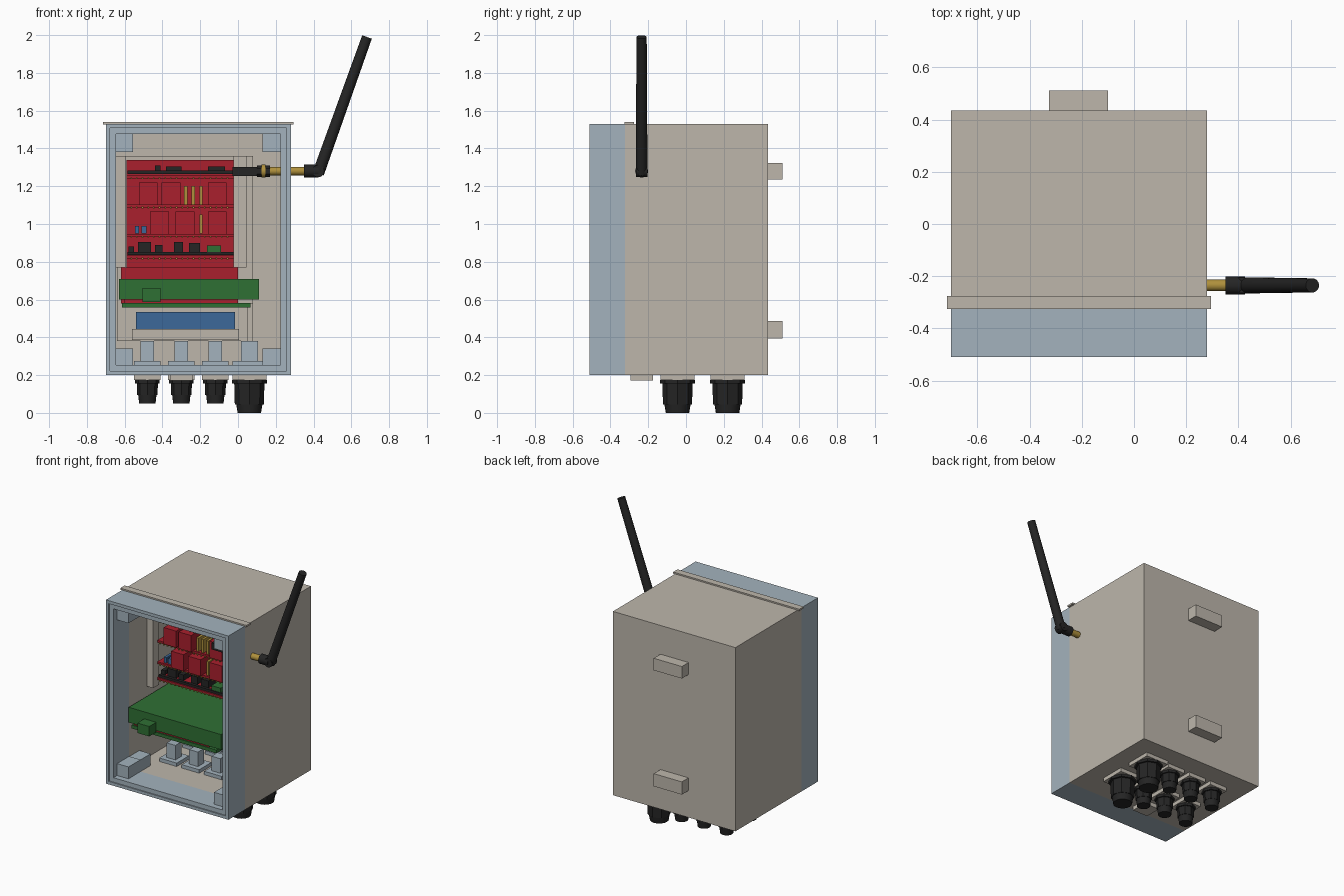
import bpy, bmesh, math
from mathutils import Vector, Matrix

if "Cube" in bpy.data.objects:
    bpy.data.objects.remove(bpy.data.objects["Cube"])


def material(name, r, g, b):
    m = bpy.data.materials.new(name)
    m.use_nodes = True
    m.diffuse_color = (r, g, b, 1)
    m.node_tree.nodes["Principled BSDF"].inputs["Base Color"].default_value = (r, g, b, 1)
    return m


BEIGE = material("warm_grey", .51, .47, .41)
LID = material("blue_grey", .37, .45, .51)
BLACK = material("black", .018, .018, .018)
RED = material("red", .40, .014, .026)
GREEN = material("green", .028, .16, .034)
BLUE = material("blue", .045, .14, .32)
GOLD = material("brass", .43, .28, .045)


def add_box(bm, x, y, z):
    size = [b - a for a, b in (x, y, z)]
    mid = [(a + b) / 2 for a, b in (x, y, z)]
    bmesh.ops.create_cube(bm, size=1, matrix=Matrix.Translation(mid) @ Matrix.Diagonal(size + [1]))


def add_rod(bm, start, end, r1, r2, sides=24):
    a, b = Vector(start), Vector(end)
    turn = (b - a).to_track_quat('Z', 'Y').to_matrix().to_4x4()
    bmesh.ops.create_cone(bm, cap_ends=True, segments=sides, radius1=r1, radius2=r2,
                          depth=(b - a).length, matrix=Matrix.Translation((a + b) / 2) @ turn)


def finish(bm, name, mat, smooth=False):
    mesh = bpy.data.meshes.new(name)
    bm.to_mesh(mesh)
    bm.free()
    mesh.materials.append(mat)
    ob = bpy.data.objects.new(name, mesh)
    bpy.context.collection.objects.link(ob)
    if smooth:
        bpy.ops.object.select_all(action='DESELECT')
        ob.select_set(True)
        bpy.context.view_layer.objects.active = ob
        bpy.ops.object.shade_smooth_by_angle(angle=math.radians(35))
    return ob


def boxes(name, mat, *items):
    bm = bmesh.new()
    for item in items:
        add_box(bm, *item)
    return finish(bm, name, mat)


def rods(name, mat, *items, smooth=True):
    bm = bmesh.new()
    for item in items:
        add_rod(bm, *item)
    return finish(bm, name, mat, smooth)


L, R, BOT, TOP = -.70, .28, .20, 1.53
FRONT, SEAM, BACK = -.51, -.322, .435


def ring(name, mat, wall, y, inset=0):
    """Rectangular frame: outer edge inset from the case, given wall width."""
    l, r, b, t = L + inset, R - inset, BOT + inset, TOP - inset
    return boxes(name, mat,
                 ((l, l + wall), y, (b, t)), ((r - wall, r), y, (b, t)),
                 ((l + wall, r - wall), y, (b, b + wall)),
                 ((l + wall, r - wall), y, (t - wall, t)))


# Case body, back and seam rail
ring("case_walls", BEIGE, .05, (SEAM, BACK))
boxes("case_back", BEIGE, ((L + .05, R - .05), (BACK - .04, BACK), (BOT + .05, TOP - .05)))
boxes("top_rail", BEIGE, ((-.715, .295), (-.325, -.275), (TOP - .002, 1.54)))
boxes("wall_mounts", BEIGE, *[((-.325, -.10), (BACK, .512), z)
                              for z in ((.395, .487), (1.235, 1.322))])

# Open lid frame with a raised rim and corner blocks
ring("lid_rim", LID, .022, (FRONT, SEAM))
ring("lid_frame", LID, .034, (FRONT + .008, SEAM), .02)
boxes("lid_corner_blocks", LID, *[(x, (-.46, SEAM), z)
                                  for x in ((-.65, -.555), (.13, .23))
                                  for z in ((.25, .34), (1.38, 1.48))])
boxes("case_corner_blocks", LID, *[(x, (SEAM, -.20), z)
                                   for x in ((-.65, -.56), (.135, .23))
                                   for z in ((.25, .335), (1.385, 1.48))])

# Mounting plate and board columns
boxes("mounting_plate", BEIGE, ((-.64, .08), (.34, .40), (.38, 1.36)),
      ((.05, .08), (.28, .34), (.38, .58)))
boxes("board_columns", BEIGE, *[(x, (-.12, -.055), (.77, 1.36))
                                for x in ((-.645, -.595), (-.025, .045))])

# Red boards stacked in front of a backplane
boxes("backplane", RED, ((-.59, -.02), (.30, .33), (.72, 1.34)),
      ((-.62, 0), (.27, .30), (.58, .77)))
levels = (.825, .94, 1.095, 1.25)
boxes("stacked_boards", RED, *[((-.59, -.025), (-.08, .30), (z - .008, z + .008))
                               for z in levels])
boxes("relays", RED, *[((x, x + .10), (y, y + .12), (z, z + h))
                       for z, h, xs in ((.945, .12, (-.466, -.33, -.16)),
                                        (1.10, .12, (-.525, -.405, -.16)))
                       for x in xs for y in (-.10, .10)])

# Small parts on the boards
boxes("header_strips", BLACK, *[((-.585, -.02), (-.075, -.055), (z, z + .018))
                                for z in (.835, 1.265)])
boxes("black_chips", BLACK, *[((x, x + w), (-.05, .04), (z, z + h))
                              for x, w, z, h in ((-.53, .07, .85, .055), (-.44, .04, .85, .04),
                                                 (-.34, .05, .85, .055), (-.26, .06, .85, .05),
                                                 (-.44, .03, 1.28, .03), (-.38, .08, 1.28, .025),
                                                 (-.16, .09, 1.28, .025), (-.58, .03, .85, .03))])
boxes("pin_strips", GOLD, *[((x, x + .018), (-.07, .12), (z, z + .10))
                            for x, z in ((-.285, 1.10), (-.245, 1.10), (-.205, 1.10), (-.205, .95))])
boxes("edge_pins", GOLD, *[((x, x + .009), (-.088, -.078), (z - .012, z - .003))
                           for z in levels for x in [-.57 + .03 * i for i in range(18)]])
boxes("blue_trimmers", BLUE, ((-.545, -.525), (-.07, 0), (.95, .99)),
      ((-.51, -.485), (-.07, 0), (.95, .99)))
boxes("green_terminal", GREEN, ((-.165, -.09), (-.07, .02), (.835, .885)))

# Green controller unit
boxes("controller_body", GREEN, ((-.63, .11), (-.35, .30), (.60, .71)))
boxes("controller_port", GREEN, ((-.505, -.41), (-.43, -.35), (.588, .66)))
boxes("controller_base", GREEN, ((-.615, .065), (-.34, .30), (.558, .582)))
boxes("controller_spacer", RED, ((-.60, 0), (-.33, .29), (.582, .60)))

# Power block below the controller
boxes("power_block", BLUE, ((-.54, -.015), (.06, .34), (.445, .535)))
boxes("power_block_base", BEIGE, ((-.56, .005), (.05, .34), (.385, .445)))

# Cable glands in two rows, with inner nuts
flanges, inner = [], []
hexes, caps = bmesh.new(), bmesh.new()
for y in (-.045, .22):
    for x, s, end in ((-.48, .7, .05), (-.30, .7, .05), (-.12, .7, .05), (.06, 1, 0)):
        f = .09 if s == 1 else .07
        flanges.append(((x - f, x + f), (y - f, y + f), (.173, .21)))
        inner.append(((x - f, x + f), (y - f, y + f), (.25, .275)))
        inner.append(((x - f / 2, x + f / 2), (y - f / 2, y + f / 2), (.275, .38)))
        add_rod(hexes, (x, y, .155), (x, y, .175), .093 * s, .093 * s, 8)
        add_rod(hexes, (x, y, end + .045), (x, y, .155), .077 * s, .08 * s, 8)
        add_rod(caps, (x, y, end), (x, y, end + .05), .062 * s, .07 * s, 20)
boxes("gland_flanges", BEIGE, *flanges)
boxes("gland_inner_nuts", LID, *inner)
finish(hexes, "gland_nuts", BLACK)
finish(caps, "gland_caps", BLACK, True)
boxes("drain_plug", BEIGE, ((-.36, -.24), (-.295, -.175), (.172, .21)))

# Antenna with brass connector and hinged knuckle
ay, az = -.235, 1.28
boxes("antenna_socket", BLACK, ((-.03, .10), (ay - .025, ay + .025), (1.255, 1.303)))
rods("antenna_socket_nut", BLACK, ((.10, ay, az), (.17, ay, az), .03, .03, 6), smooth=False)
rods("antenna_connector", GOLD, ((.12, ay, az), (.36, ay, az), .022, .022),
     ((.125, ay, az), (.145, ay, az), .034, .034))
rods("antenna_knuckle", BLACK, ((.35, ay, az), (.425, ay, az), .034, .034),
     ((.425, ay - .03, az), (.425, ay + .03, az), .032, .032))
rods("antenna_rod", BLACK, ((.425, ay, az - .012), (.683, ay, 1.99), .031, .027))
